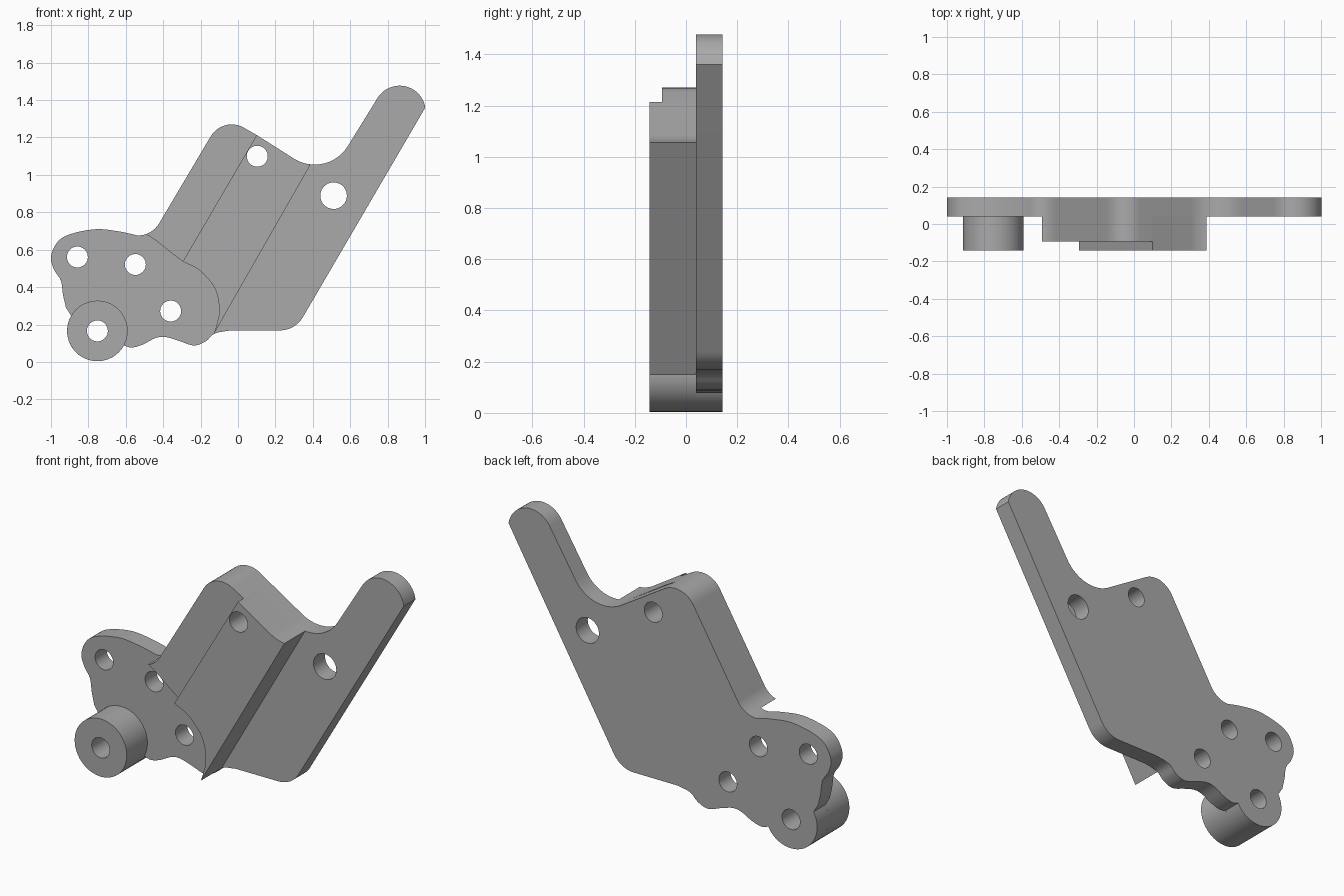
import bpy, bmesh
from math import sin, cos, radians, pi
from mathutils import Vector

cube = bpy.data.objects.get("Cube")
if cube:
    bpy.data.objects.remove(cube, do_unlink=True)

grey = bpy.data.materials.new("plain_grey")
grey.use_nodes = True
colour = (0.4, 0.4, 0.4, 1)
grey.diffuse_color = colour
grey.node_tree.nodes["Principled BSDF"].inputs["Base Color"].default_value = colour


def arc(x, z, r, start, end, steps=14):
    """Points on an arc, angles in degrees."""
    angles = [radians(start + (end - start) * i / steps) for i in range(steps + 1)]
    return [(x + r * cos(a), z + r * sin(a)) for a in angles]


def circle(x, z, r):
    return arc(x, z, r, 0, 360, 40)[:-1]


def smooth(points, steps=5):
    """Smooth curve through the points."""
    p = [Vector(q) for q in points]
    p = [2 * p[0] - p[1]] + p + [2 * p[-1] - p[-2]]
    out = []
    for a, b, c, d in zip(p, p[1:], p[2:], p[3:]):
        for i in range(steps):
            t = i / steps
            v = b + (c - a) * t / 2 + (2 * a - 5 * b + 4 * c - d) * t * t / 2 \
                + (3 * b - a - 3 * c + d) * t ** 3 / 2
            out.append(tuple(v))
    return out + [tuple(p[-2])]


def extrude(name, outline, holes, front, back):
    """Solid from an x-z outline with round holes, between two y depths."""
    curve = bpy.data.curves.new(name, "CURVE")
    curve.dimensions = "2D"
    curve.fill_mode = "BOTH"
    curve.extrude = (back - front) / 2
    for loop in [outline] + [circle(*h) for h in holes]:
        spline = curve.splines.new("POLY")
        spline.points.add(len(loop) - 1)
        for point, (x, z) in zip(spline.points, loop):
            point.co = (x, z, 0, 1)
        spline.use_cyclic_u = True
    obj = bpy.data.objects.new(name, curve)
    bpy.context.collection.objects.link(obj)
    obj.rotation_euler.x = pi / 2
    obj.location.y = (front + back) / 2
    bpy.ops.object.select_all(action="DESELECT")
    obj.select_set(True)
    bpy.context.view_layer.objects.active = obj
    bpy.ops.object.convert(target="MESH")
    obj = bpy.context.object
    bm = bmesh.new()
    bm.from_mesh(obj.data)
    bmesh.ops.remove_doubles(bm, verts=bm.verts, dist=0.0002)
    bmesh.ops.recalc_face_normals(bm, faces=bm.faces)
    bm.to_mesh(obj.data)
    bm.free()
    obj.data.materials.clear()
    obj.data.materials.append(grey)
    bpy.ops.object.shade_smooth_by_angle(angle=radians(30))
    return obj


FRONT, STEP, MID, BACK = -0.143, -0.093, 0.04, 0.143
boss_hole = (-0.752, 0.166, 0.056)
block_hole = (0.103, 1.10, 0.056)
top_corner = arc(-0.034, 1.14, 0.13, 150, 60)
step_top, step_bottom = (0.1, 1.213), (-0.295, 0.537)

# Back plate: arm, lower edge, boss lobe, left lobe, upper edge
lower_edge = smooth([(-0.044, 0.168), (-0.124, 0.152), (-0.173, 0.11), (-0.237, 0.088),
                     (-0.322, 0.115), (-0.392, 0.134), (-0.445, 0.126),
                     (-0.509, 0.093), (-0.568, 0.077), (-0.611, 0.088)])
left_lobe = smooth([(-0.92, 0.291), (-0.936, 0.361), (-0.947, 0.435), (-0.984, 0.494),
                    (-1.0, 0.564), (-0.963, 0.644), (-0.888, 0.686),
                    (-0.755, 0.71), (-0.632, 0.697), (-0.536, 0.676)])
plate = (arc(0.864, 1.338, 0.139, 150, 9, 24)
         + arc(0.223, 0.3125, 0.144, -30, -90)
         + lower_edge
         + arc(-0.752, 0.166, 0.162, -30, -210, 24)[1:]
         + left_lobe
         + arc(-0.536, 0.809, 0.133, -90, -30)[1:]
         + top_corner
         + arc(0.41, 1.263, 0.208, 240, 330))
extrude("back_plate", plate,
        [boss_hole, block_hole, (-0.859, 0.561, 0.056), (-0.549, 0.521, 0.056),
         (-0.36, 0.272, 0.056), (0.511, 0.889, 0.071)], MID, BACK)

# Round boss
extrude("boss", circle(-0.752, 0.166, 0.162), [boss_hole], FRONT, MID)

# Set-back part of the block
low = (arc(-0.536, 0.809, 0.133, -71, -30) + top_corner
       + [step_top, step_bottom, (-0.365, 0.59), (-0.445, 0.654)])
extrude("block_step", low, [], STEP, MID)

# Main part of the block, with its curved lower left edge
curved_edge = smooth([(-0.13, 0.148), (-0.114, 0.2), (-0.1, 0.28), (-0.124, 0.393),
                      (-0.205, 0.489), step_bottom])
main = [step_top] + arc(0.41, 1.263, 0.208, 240, 264) + curved_edge
extrude("main_block", main, [block_hole], FRONT, MID)
